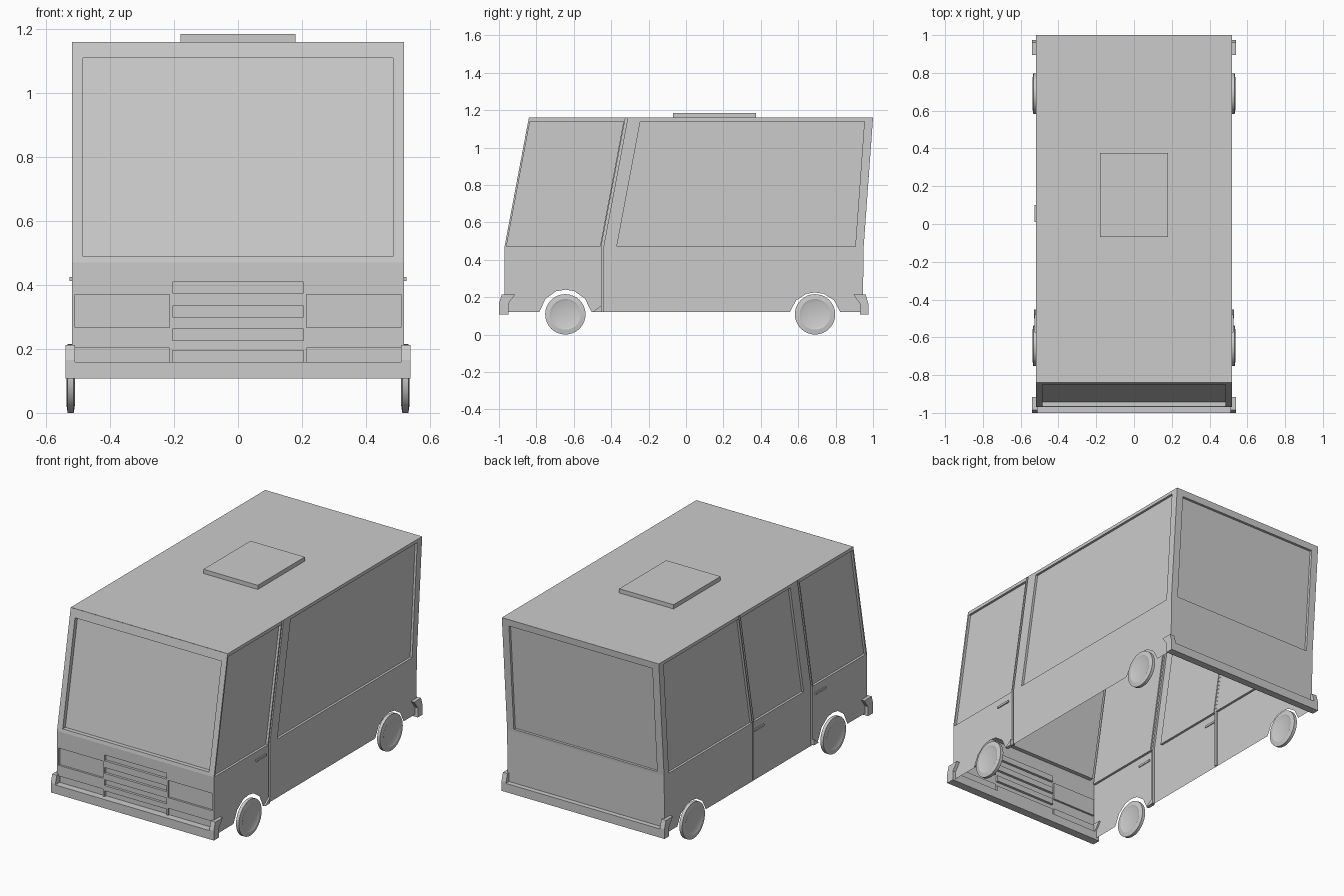
import bpy, bmesh, math
from mathutils import Vector
from mathutils.geometry import tessellate_polygon

if "Cube" in bpy.data.objects:
    bpy.data.objects.remove(bpy.data.objects["Cube"])

paint = bpy.data.materials.new("plain grey")
paint.use_nodes = True
GREY = (0.6, 0.6, 0.6, 1)
paint.diffuse_color = GREY
paint.node_tree.nodes["Principled BSDF"].inputs["Base Color"].default_value = GREY

HALF, BOTTOM, WAIST, ROOF = 0.52, 0.12, 0.47, 1.16


def finish(name, bm):
    bmesh.ops.remove_doubles(bm, verts=bm.verts, dist=0.0001)
    bmesh.ops.recalc_face_normals(bm, faces=bm.faces)
    mesh = bpy.data.meshes.new(name)
    bm.to_mesh(mesh)
    bm.free()
    mesh.materials.append(paint)
    obj = bpy.data.objects.new(name, mesh)
    bpy.context.collection.objects.link(obj)
    return obj


def prism(name, profile, x0, x1):
    """Solid with a (y, z) profile running from x0 to x1."""
    bm = bmesh.new()
    ends = [[bm.verts.new((x, y, z)) for y, z in profile] for x in (x0, x1)]
    for end in ends:
        bm.faces.new(end)
    for i in range(len(profile)):
        bm.faces.new((ends[0][i - 1], ends[0][i], ends[1][i], ends[1][i - 1]))
    return finish(name, bm)


def rect(u0, u1, v0, v1):
    return [(u0, v0), (u1, v0), (u1, v1), (u0, v1)]


def panel(bm, outline, place, inward=Vector((0, 0, 0)), recesses=()):
    """Sheet wall with sunken areas; each recess is (points, depth)."""
    loops = [outline] + [pts for pts, _ in recesses]
    flat = [p for loop in loops for p in loop]
    verts = [bm.verts.new(place(*p)) for p in flat]
    for tri in tessellate_polygon([[Vector((u, v, 0)) for u, v in lp] for lp in loops]):
        bm.faces.new([verts[i] for i in tri])
    start = len(outline)
    for pts, depth in recesses:
        rim = verts[start:start + len(pts)]
        start += len(pts)
        floor = [bm.verts.new(v.co + inward * depth) for v in rim]
        bm.faces.new(floor)
        for i in range(len(rim)):
            bm.faces.new((rim[i - 1], rim[i], floor[i], floor[i - 1]))


def slant(y, z):
    """Pillar lines lean back above the waist."""
    return y + max(0, z - WAIST) * 0.188


def tail(y, z):
    return y + max(0, z - WAIST) * 0.0725


def window(front, rear, rear_rule):
    z0, z1 = WAIST, 1.14
    return [(slant(front, z0), z0), (rear_rule(rear, z0), z0),
            (rear_rule(rear, z1), z1), (slant(front, z1), z1)]


def seam(y, w=0.006):
    zs = (BOTTOM + 0.002, WAIST, ROOF - 0.002)
    return ([(slant(y - w, z), z) for z in zs]
            + [(slant(y + w, z), z) for z in reversed(zs)])


def arch(y, w, h):
    """Wheel opening from front to rear."""
    return [(y - w, BOTTOM), (y - 0.75 * w, BOTTOM + 0.6 * h), (y - 0.35 * w, BOTTOM + 0.93 * h),
            (y, BOTTOM + h), (y + 0.35 * w, BOTTOM + 0.93 * h),
            (y + 0.75 * w, BOTTOM + 0.6 * h), (y + w, BOTTOM)]


# Body shell, open underneath
body = bmesh.new()
side = ([(-0.97, BOTTOM)] + arch(-0.645, 0.14, 0.12) + arch(0.69, 0.135, 0.105)
        + [(0.945, BOTTOM), (0.95, WAIST), (1.0, ROOF), (-0.84, ROOF), (-0.97, WAIST)])
for s in (1, -1):
    cuts = [(window(-0.96, -0.46, slant), 0.014), (seam(-0.447), 0.012)]
    if s > 0:
        cuts.append((window(-0.37, 0.905, tail), 0.014))
    else:
        cuts += [(window(-0.37, 0.098, slant), 0.014), (seam(0.108), 0.012),
                 (window(0.118, 0.905, tail), 0.014)]
    panel(body, side, lambda y, z: (s * HALF, y, z), Vector((-s, 0, 0)), cuts)

# Windscreen and rear window panels
upper = rect(-HALF, HALF, WAIST, ROOF)
panel(body, upper, lambda x, z: (x, slant(-0.97, z), z), Vector((0, 1, 0)),
      [(rect(-0.485, 0.485, 0.49, 1.11), 0.025)])
panel(body, upper, lambda x, z: (x, tail(0.95, z), z), Vector((0, -1, 0)),
      [(rect(-0.475, 0.475, 0.485, 1.12), 0.015)])

# Nose with headlight recesses and grille slots, plain tail and roof
slots = [(rect(-0.205, 0.205, z, z + 0.035), 0.015) for z in (0.16, 0.227, 0.3, 0.375)]
lamps = [(rect(*x, 0.267, 0.37), 0.012) for x in ((-0.51, -0.215), (0.215, 0.51))]
strips = [(rect(*x, 0.16, 0.203), 0.012) for x in ((-0.51, -0.215), (0.215, 0.51))]
panel(body, rect(-HALF, HALF, BOTTOM, WAIST), lambda x, z: (x, -0.97, z),
      Vector((0, 1, 0)), slots + lamps + strips)
panel(body, rect(-HALF, HALF, BOTTOM, WAIST),
      lambda x, z: (x, 0.945 if z < 0.3 else 0.95, z))
panel(body, rect(-HALF, HALF, -0.84, 1.0), lambda x, y: (x, y, ROOF))
finish("body_shell", body)

# Roof hatch
prism("roof_hatch", rect(-0.07, 0.375, ROOF, 1.185), -0.18, 0.18)

# Bumpers with raised wrap-around ends
for name, d, edge, inner in (("front", -1, 1.0, 0.95), ("rear", 1, 0.975, 0.93)):
    prism(name + "_bumper", rect(d * inner, d * edge, 0.108, 0.16), -0.54, 0.54)
    cap = [(inner, 0.108), (edge, 0.108), (edge, 0.165), (edge - 0.014, 0.213),
           (inner - 0.035, 0.213), (inner, 0.165)]
    for label, x in (("left", 0.51), ("right", -0.54)):
        prism(f"{name}_bumper_end_{label}", [(d * y, z) for y, z in cap], x, x + 0.03)

# Door handles and small step wedges behind the front arches
for label, s in (("left", 1), ("right", -1)):
    prism("door_handle_" + label, rect(-0.575, -0.48, 0.413, 0.425), s * 0.515, s * 0.527)
    prism("step_wedge_" + label, [(-0.5, 0.12), (-0.453, 0.12), (-0.453, 0.155)],
          s * 0.51, s * 0.53)
prism("sliding_door_handle", rect(0.01, 0.1, 0.413, 0.425), -0.515, -0.527)


# Wheels: thin dished discs turned from one profile
def wheel(name, s, y):
    bm = bmesh.new()
    profile = [(0.515, 0), (0.515, 0.07), (0.51, 0.082), (0.514, 0.108),
               (0.533, 0.108), (0.537, 0.082), (0.532, 0.07), (0.532, 0)]
    verts = [bm.verts.new((s * x, y, 0.108 + r)) for x, r in profile]
    edges = [bm.edges.new(pair) for pair in zip(verts, verts[1:])]
    bmesh.ops.spin(bm, geom=verts + edges, cent=(0, y, 0.108), axis=(1, 0, 0),
                   angle=math.tau, steps=32)
    obj = finish(name, bm)
    bpy.ops.object.select_all(action="DESELECT")
    obj.select_set(True)
    bpy.context.view_layer.objects.active = obj
    bpy.ops.object.shade_smooth_by_angle(angle=math.radians(25))


for place_name, y in (("front", -0.645), ("rear", 0.69)):
    for label, s in (("left", 1), ("right", -1)):
        wheel(f"{place_name}_wheel_{label}", s, y)
